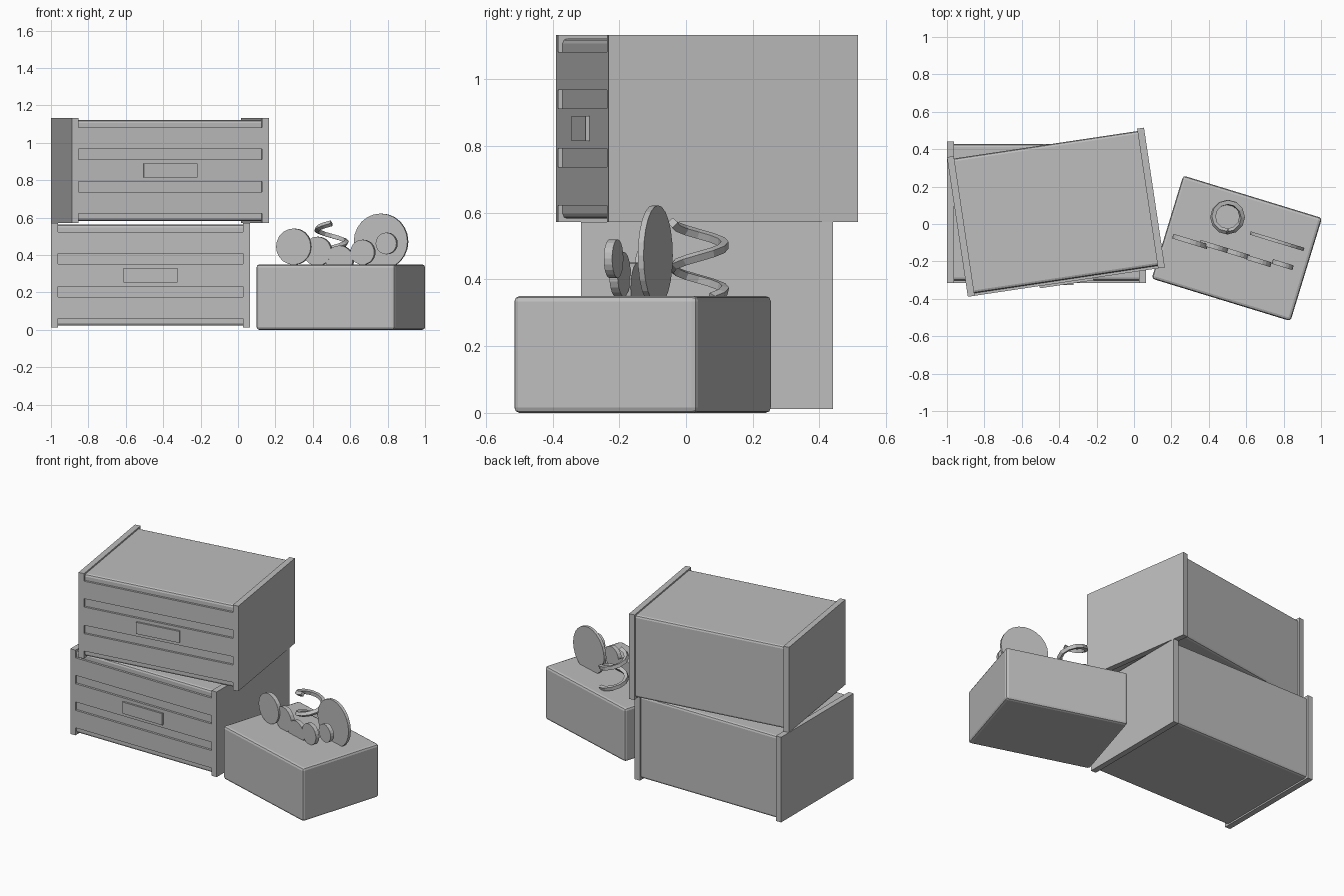
import bpy, bmesh
from math import sin, cos, pi, radians
from mathutils import Matrix, Vector

cube = bpy.data.objects.get("Cube")
if cube:
    bpy.data.objects.remove(cube, do_unlink=True)

shade = (0.51, 0.51, 0.51, 1)
grey = bpy.data.materials.new("plain_grey")
grey.use_nodes = True
grey.diffuse_color = shade
grey.node_tree.nodes["Principled BSDF"].inputs["Base Color"].default_value = shade


def finish(bm, name, place, bevel=0):
    """Turn a bmesh into a placed object with an optional rounded edge."""
    mesh = bpy.data.meshes.new(name)
    bm.to_mesh(mesh)
    bm.free()
    mesh.materials.append(grey)
    ob = bpy.data.objects.new(name, mesh)
    bpy.context.collection.objects.link(ob)
    ob.matrix_world = place
    if bevel:
        mod = ob.modifiers.new("rounded_edges", "BEVEL")
        mod.width = bevel
        mod.segments = 2
    return ob


def box(name, low, high, place, bevel=0):
    low, high = Vector(low), Vector(high)
    bm = bmesh.new()
    bmesh.ops.create_cube(bm, size=1, matrix=Matrix.Translation((low + high) / 2)
                          @ Matrix.Diagonal((*(high - low), 1)))
    return finish(bm, name, place, bevel)


def placed(x, y, z, degrees):
    return Matrix.Translation((x, y, z)) @ Matrix.Rotation(radians(degrees), 4, "Z")


# Cabinet: side panels, rounded carcass, front bands with grooves between, handle
def cabinet(label, place):
    w, d, h, t = 0.5325, 0.3775, 0.56, 0.037
    inner = w - t
    # The carcass runs into the panels so its rounded ends stay hidden
    box(label + "_carcass", (-inner - 0.02, -d + 0.014, 0.01),
        (inner + 0.02, d - 0.013, h - 0.01), place, 0.015)
    for side, x in (("left", inner), ("right", -w)):
        box(f"{label}_{side}_panel", (x, -d, 0), (x + t, d, h), place)
    for part, z0, z1 in (("lower", 0.05, 0.165), ("middle", 0.22, 0.34), ("upper", 0.395, 0.51)):
        box(f"{label}_{part}_band", (-inner, -d, z0), (inner, -d + 0.04, z1), place)
    box(label + "_handle", (-0.145, -d - 0.012, 0.242), (0.145, -d + 0.01, 0.318), place)


cabinet("bottom_cabinet", placed(-0.4675, 0.0625, 0.012, 0))
cabinet("top_cabinet", placed(-0.4175, 0.063, 0.572, 8.5))

# Low box beside the cabinets
box("low_box", (-0.388, -0.288, 0), (0.388, 0.288, 0.35), placed(0.55, -0.13, 0, -17), 0.016)


# Upright discs standing on the box
def disc(name, x, y, z, radius, thickness, sides):
    bm = bmesh.new()
    bmesh.ops.create_cone(bm, cap_ends=True, segments=sides, radius1=radius, radius2=radius,
                          depth=thickness, matrix=Matrix.Rotation(pi / 2, 4, "X"))
    finish(bm, name, placed(x, y, z, -17))


disc("large_disc", 0.765, -0.092, 0.472, 0.15, 0.018, 24)
row = ((0.30, -0.093, 0.445, 0.097), (0.427, -0.12, 0.42, 0.078), (0.545, -0.156, 0.375, 0.076),
       (0.668, -0.198, 0.415, 0.067), (0.795, -0.217, 0.462, 0.058))
for i, (x, y, z, r) in enumerate(row):
    disc(f"small_disc_{i + 1}", x, y, z, r, 0.026, 20)

# Spiral behind the discs
curve = bpy.data.curves.new("spiral", "CURVE")
curve.dimensions = "3D"
curve.bevel_depth = 0.016
curve.bevel_resolution = 0
curve.use_fill_caps = True
steps, per_turn = 21, 12
line = curve.splines.new("POLY")
line.use_smooth = False
line.points.add(steps - 1)
for i, p in enumerate(line.points):
    a = -pi / 2 - 2 * pi * i / per_turn
    p.co = (0.078 * cos(a), 0.078 * sin(a), 0.57 - 0.135 * i / per_turn, 1)
curve.materials.append(grey)
spiral = bpy.data.objects.new("spiral", curve)
spiral.location = (0.50, 0.038, 0)
bpy.context.collection.objects.link(spiral)
